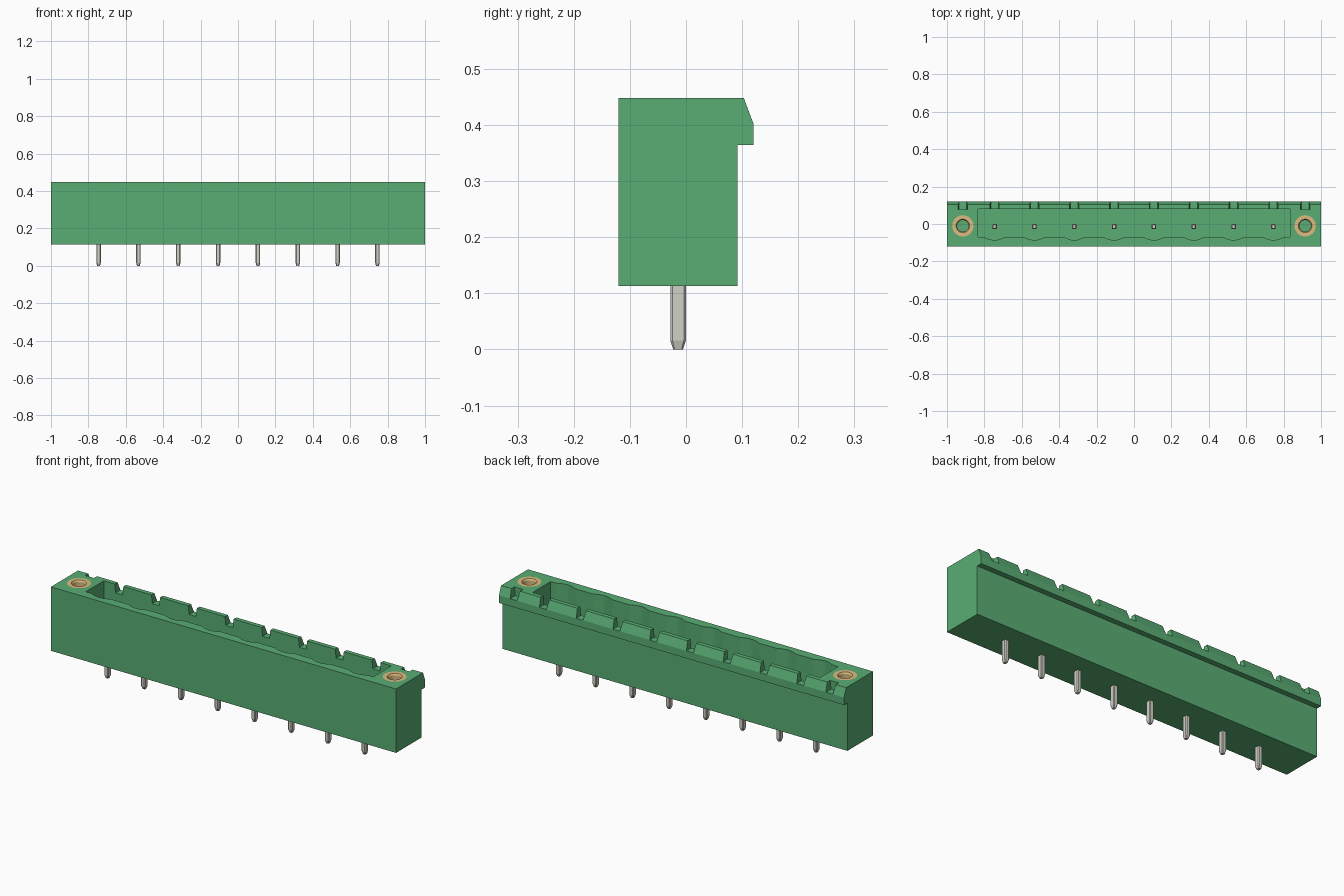
import bpy, bmesh, math
from mathutils import Matrix

cube = bpy.data.objects.get("Cube")
if cube:
    bpy.data.objects.remove(cube, do_unlink=True)


def material(name, rgb):
    m = bpy.data.materials.new(name)
    m.use_nodes = True
    m.diffuse_color = (*rgb, 1)
    node = next(n for n in m.node_tree.nodes if n.type == 'BSDF_PRINCIPLED')
    node.inputs["Base Color"].default_value = (*rgb, 1)
    node.inputs["Roughness"].default_value = 0.6
    return m


GREEN = material("green plastic", (0.10, 0.42, 0.174))
TIN = material("tin metal", (0.645, 0.638, 0.572))
BRASS = material("brass", (0.708, 0.504, 0.21))

PITCH = 0.213
PINS = [(i - 3.5) * PITCH for i in range(8)]
SCREWS = (-0.915, 0.915)
TOP, BASE = 0.448, 0.113
SCREW_Y, PIN_Y = -0.01, -0.014


def make(name, bm, mat):
    bmesh.ops.recalc_face_normals(bm, faces=bm.faces)
    mesh = bpy.data.meshes.new(name)
    bm.to_mesh(mesh)
    bm.free()
    mesh.materials.append(mat)
    obj = bpy.data.objects.new(name, mesh)
    bpy.context.collection.objects.link(obj)
    return obj


def prism(bm, points, offset):
    """Extrude a closed outline of 3D points along an offset."""
    face = bm.faces.new([bm.verts.new(p) for p in points])
    new = bmesh.ops.extrude_face_region(bm, geom=[face])["geom"]
    bmesh.ops.translate(bm, vec=offset,
                        verts=[v for v in new if isinstance(v, bmesh.types.BMVert)])


def loft(bm, rings):
    """Bridge a list of equal rings and cap both ends."""
    rows = [[bm.verts.new(p) for p in ring] for ring in rings]
    n = len(rows[0])
    for a, b in zip(rows, rows[1:]):
        for i in range(n):
            j = (i + 1) % n
            bm.faces.new((a[i], a[j], b[j], b[i]))
    bm.faces.new(rows[0][::-1])
    bm.faces.new(rows[-1])


def cut(obj, name, bm):
    cutter = make(name, bm, GREEN)
    mod = obj.modifiers.new(name, 'BOOLEAN')
    mod.operation = 'DIFFERENCE'
    mod.solver = 'EXACT'
    mod.object = cutter
    cutter.hide_render = True
    cutter.hide_viewport = True
    cutter.display_type = 'WIRE'


# Housing with the chamfered lip along the back
bm = bmesh.new()
profile = [(-0.12, BASE), (0.092, BASE), (0.092, 0.364), (0.12, 0.364),
           (0.12, 0.403), (0.103, TOP), (-0.12, TOP)]
prism(bm, [(-1, y, z) for y, z in profile], (2, 0, 0))
housing = make("housing", bm, GREEN)

# Plug cavity with a shallow scallop in front of each pin
FLOOR = 0.17
outline = [(-0.833, 0.08), (-0.833, -0.07)]
for px in PINS:
    for k in range(9):
        t = k / 8
        outline.append((px - 0.056 + 0.112 * t, -0.07 - 0.016 * math.sin(math.pi * t)))
outline += [(0.833, -0.07), (0.833, 0.08)]
bm = bmesh.new()
prism(bm, [(x, y, FLOOR) for x, y in outline], (0, 0, 0.4))
cut(housing, "cavity_cutter", bm)

# Flared notches through the back wall and lip
bm = bmesh.new()
for x in PINS + list(SCREWS):
    shape = [(-0.02, 0.403), (0.02, 0.403), (0.026, TOP + 0.01), (-0.026, TOP + 0.01)]
    prism(bm, [(x + dx, 0.078, z) for dx, z in shape], (0, 0.1, 0))
cut(housing, "notch_cutter", bm)

# Screw insert bores
BORE = 0.25
bm = bmesh.new()
for x in SCREWS:
    bmesh.ops.create_cone(bm, cap_ends=True, segments=32, radius1=0.057, radius2=0.057,
                          depth=0.4, matrix=Matrix.Translation((x, SCREW_Y, BORE + 0.2)))
cut(housing, "bore_cutter", bm)

# Brass threaded inserts, open tubes spun from a profile
for x, side in zip(SCREWS, ("right", "left")):
    bm = bmesh.new()
    section = [(0.031, BORE), (0.057, BORE), (0.057, TOP), (0.036, TOP), (0.031, TOP - 0.008)]
    rows = []
    for i in range(32):
        a = math.tau * i / 32
        rows.append([bm.verts.new((x + r * math.cos(a), SCREW_Y + r * math.sin(a), z))
                     for r, z in section])
    for a, b in zip(rows, rows[1:] + rows[:1]):
        for i in range(len(section)):
            j = (i + 1) % len(section)
            bm.faces.new((a[i], b[i], b[j], a[j]))
    insert = make(side + "_screw_insert", bm, BRASS)
    for p in insert.data.polygons:
        p.use_smooth = abs(p.normal.z) < 0.2

# Contact pins with chamfered corners and tapered tips
def pin_ring(x, z, scale):
    w, d, c = 0.012 * scale, 0.014 * scale, 0.004 * scale
    pts = [(w, -d + c), (w, d - c), (w - c, d), (-w + c, d),
           (-w, d - c), (-w, -d + c), (-w + c, -d), (w - c, -d)]
    return [(x + px, PIN_Y + py, z) for px, py in pts]


for i, x in enumerate(PINS):
    bm = bmesh.new()
    stations = [(0, 0.62), (0.016, 1), (0.365, 1), (0.385, 0.65)]
    loft(bm, [pin_ring(x, z, s) for z, s in stations])
    make(f"contact_pin_{i + 1}", bm, TIN)
